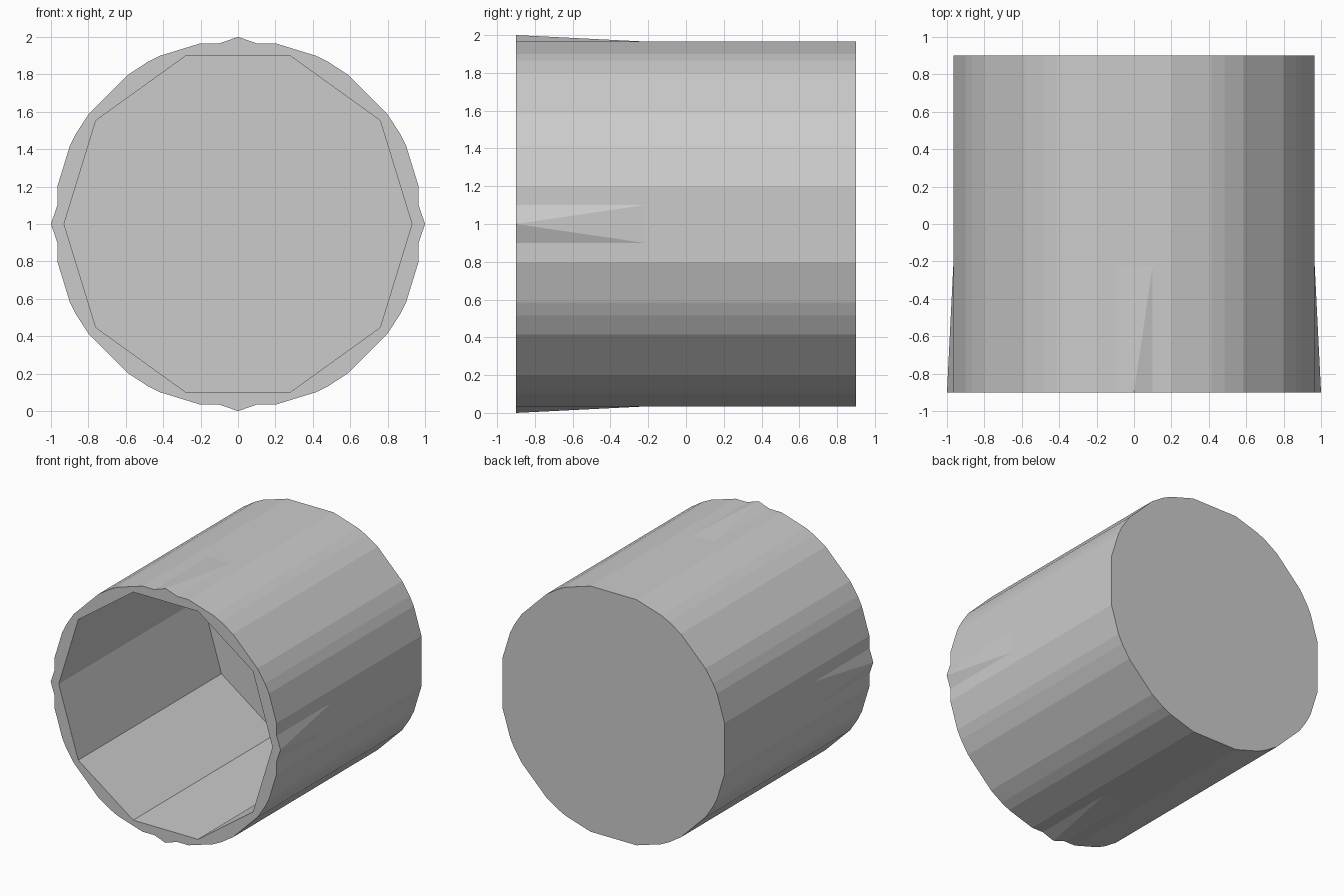
import bpy, bmesh
from mathutils import Matrix, Vector
from math import pi

if "Cube" in bpy.data.objects:
    bpy.data.objects.remove(bpy.data.objects["Cube"])

FRONT, BACK, FLOOR, CZ = -0.9, 0.9, 0.88, 1.0


def make_object(name, bm):
    bmesh.ops.recalc_face_normals(bm, faces=bm.faces)
    mesh = bpy.data.meshes.new(name)
    bm.to_mesh(mesh)
    bm.free()
    obj = bpy.data.objects.new(name, mesh)
    bpy.context.collection.objects.link(obj)
    return obj


def tube(bm, profile, y0, y1):
    """Walls between y0 and y1 with a cap at y1; returns the open rim edges."""
    a = [bm.verts.new((x, y0, CZ + z)) for x, z in profile]
    b = [bm.verts.new((x, y1, CZ + z)) for x, z in profile]
    n = len(profile)
    for i in range(n):
        j = (i + 1) % n
        bm.faces.new((a[i], a[j], b[j], b[i]))
    bm.faces.new(b)
    return [bm.edges.get((a[i], a[(i + 1) % n])) for i in range(n)]


# Drum: outer profile is one quarter repeated four times
quarter = [(0.966, -0.2), (0.966, 0.2), (0.9, 0.415), (0.865, 0.485),
           (0.8, 0.585), (0.585, 0.8), (0.485, 0.865), (0.415, 0.9)]
outer = []
for k in range(4):
    for p in quarter:
        outer.append(p)
    quarter = [(-z, x) for x, z in quarter]

# Ten-sided cavity
half = [(0.93, 0.0), (0.76, 0.553), (0.282, 0.897)]
upper = half + [(-x, z) for x, z in reversed(half)]
inner = upper + [(x, -z) for x, z in reversed(upper[1:-1])]

bm = bmesh.new()
rim = tube(bm, outer, FRONT, BACK) + tube(bm, inner, FRONT, FLOOR)
bmesh.ops.triangle_fill(bm, edges=rim, use_beauty=True, normal=(0, -1, 0))
make_object("drum", bm)

# Four tapered grip ridges at the front rim
for k, side in enumerate(("top", "left", "bottom", "right")):
    bm = bmesh.new()
    r = 0.966
    tip, bl, br, cl, cr = [bm.verts.new(v) for v in (
        (0, FRONT, 1.0), (-0.1, FRONT, r), (0.1, FRONT, r),
        (-0.1, -0.22, r), (0.1, -0.22, r))]
    for f in ((tip, bl, br), (tip, cl, bl), (tip, br, cr), (tip, cr, cl),
              (bl, cl, cr, br)):
        bm.faces.new(f)
    bmesh.ops.transform(bm, verts=bm.verts, matrix=Matrix.Translation(
        Vector((0, 0, CZ))) @ Matrix.Rotation(-k * pi / 2, 4, 'Y'))
    make_object("ridge_" + side, bm)
